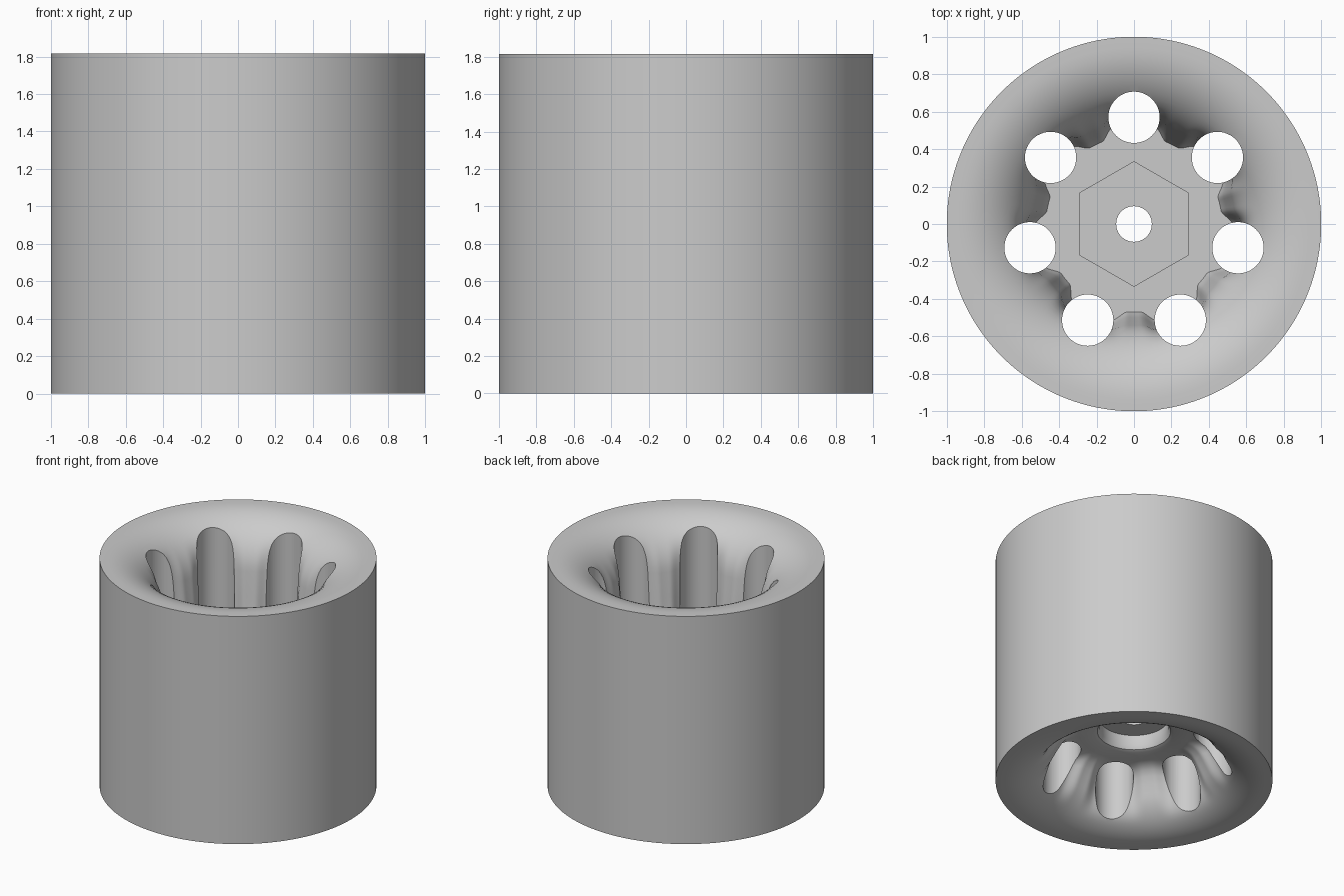
import bpy, bmesh
from math import sin, cos, pi, tau, radians

if "Cube" in bpy.data.objects:
    bpy.data.objects.remove(bpy.data.objects["Cube"], do_unlink=True)

HEIGHT = 1.815
HOLES = 7
HOLE_RING, HOLE_R = 0.57, 0.137
BORE_R = 0.095
LIP_R, LIP_CENTRE = 0.4, 0.94
SEGMENTS = 36 * HOLES

grey = bpy.data.materials.new("light grey")
grey.use_nodes = True
grey.diffuse_color = (0.6, 0.6, 0.6, 1)
grey.node_tree.nodes["Principled BSDF"].inputs["Base Color"].default_value = grey.diffuse_color


def smooth(t):
    t = max(0, min(1, t))
    return t * t * (3 - 2 * t)


def lobe(angle):
    """0 between two holes, rising to 1 near a hole."""
    step = tau / HOLES
    off = abs((angle - pi / 2 + step / 2) % step - step / 2)
    return smooth((step / 2 - off - radians(4)) / radians(10))


def lip(end, count=14):
    """Rounded rim as (radius, depth, lobe amount)."""
    pts = []
    for i in range(count + 1):
        a = radians(end) * i / count
        pts.append((LIP_CENTRE - LIP_R * sin(a), LIP_R * (1 - cos(a)),
                    0.04 * smooth(i / count * 2 - 1)))
    return pts


# Wheel section: top bowl, bore, then bottom bowl with its bearing seat
top = [(1, 0, 0)] + lip(84) + [
    (0.52, 0.55, 0.05), (0.5, 0.72, 0.055), (0.485, 0.81, 0.06),
    (0.47, 0.85, 0.06), (0.41, 0.85, 0), (BORE_R, 0.85, 0)]
bottom = [(1, 0, 0)] + lip(64) + [
    (0.55, 0.28, 0.045), (0.52, 0.33, 0.05), (0.49, 0.365, 0.05),
    (0.45, 0.39, 0.03), (0.4, 0.4, 0), (0.29, 0.4, 0), (0.265, 0.41, 0),
    (0.25, 0.44, 0), (0.25, 0.52, 0), (BORE_R, 0.52, 0)]
section = [(r, HEIGHT - d, a) for r, d, a in top]
section += [(r, d, a) for r, d, a in reversed(bottom)]

bm = bmesh.new()
columns = []
for s in range(SEGMENTS):
    ang = tau * s / SEGMENTS
    f = lobe(ang)
    columns.append([bm.verts.new(((r + a * f) * cos(ang), (r + a * f) * sin(ang), z))
                    for r, z, a in section])
for s in range(SEGMENTS):
    one, two = columns[s], columns[(s + 1) % SEGMENTS]
    for i in range(len(section)):
        j = (i + 1) % len(section)
        bm.faces.new((one[i], two[i], two[j], one[j]))
bmesh.ops.recalc_face_normals(bm, faces=bm.faces)
mesh = bpy.data.meshes.new("wheel")
bm.to_mesh(mesh)
bm.free()
mesh.materials.append(grey)
wheel = bpy.data.objects.new("wheel", mesh)
bpy.context.collection.objects.link(wheel)


def cut(name, sides, radius, depth, location, turn=0):
    """Subtract an upright prism from the wheel."""
    bpy.ops.mesh.primitive_cylinder_add(vertices=sides, radius=radius, depth=depth,
                                        location=location, rotation=(0, 0, turn))
    tool = bpy.context.object
    tool.name = name
    tool.hide_render = True
    tool.data.materials.append(grey)
    bpy.context.view_layer.objects.active = wheel
    mod = wheel.modifiers.new(name, "BOOLEAN")
    mod.operation = "DIFFERENCE"
    mod.solver = "EXACT"
    mod.object = tool
    bpy.ops.object.modifier_apply(modifier=name)
    bpy.data.objects.remove(tool, do_unlink=True)


# Ring of through holes that also flute the bowl walls
for h in range(HOLES):
    a = pi / 2 + tau * h / HOLES
    cut("hole_cutter", 48, HOLE_R, 3,
        (HOLE_RING * cos(a), HOLE_RING * sin(a), HEIGHT / 2))

# Hexagonal nut seat in the top of the hub
cut("nut_seat_cutter", 6, 0.333, 0.3, (0, 0, HEIGHT - 0.85))

bpy.ops.object.select_all(action="DESELECT")
wheel.select_set(True)
bpy.context.view_layer.objects.active = wheel
bpy.ops.object.shade_smooth_by_angle(angle=radians(32))
